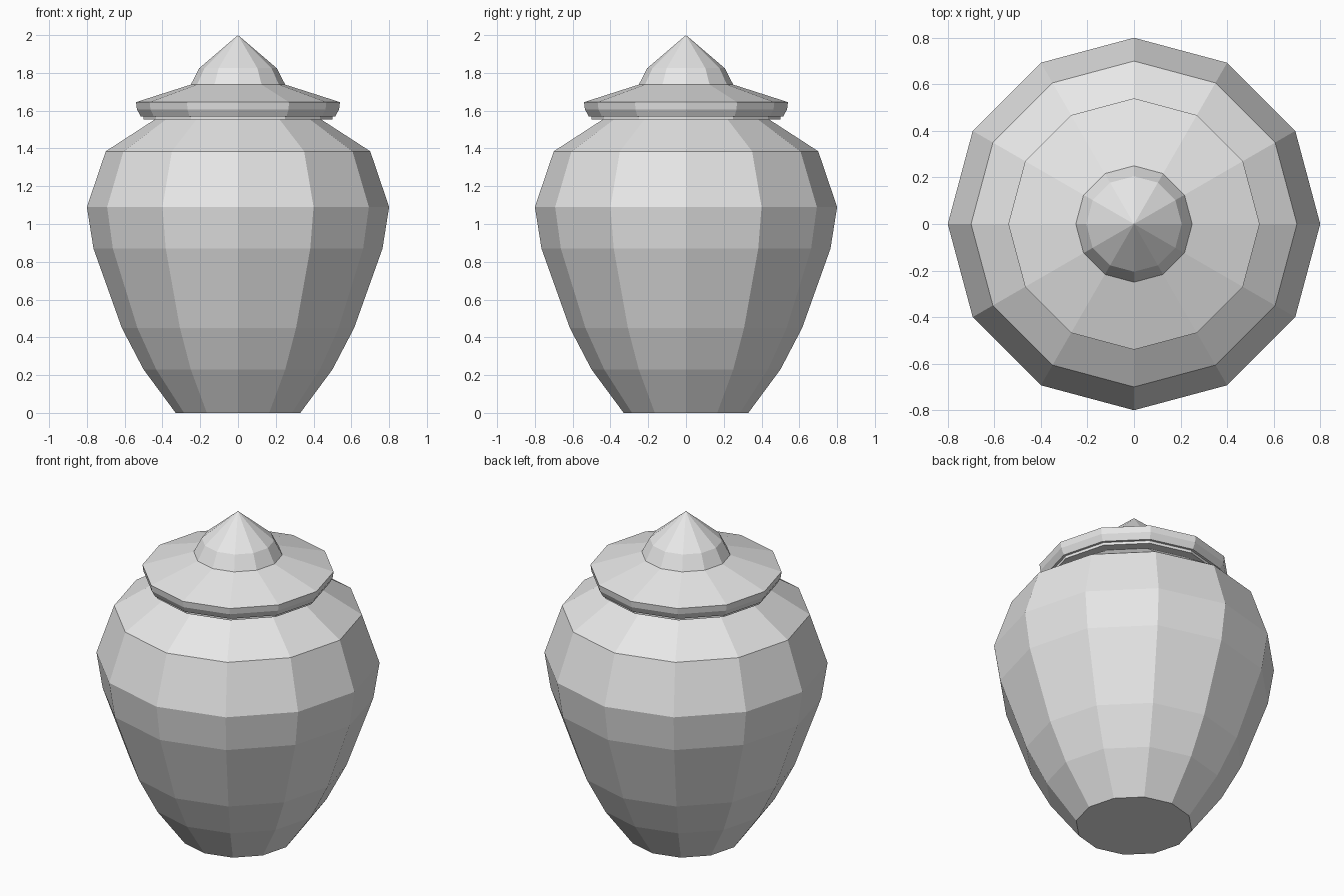
import bpy
import bmesh
from math import radians

SIDES = 12

cube = bpy.data.objects.get("Cube")
if cube:
    bpy.data.objects.remove(cube, do_unlink=True)

grey = bpy.data.materials.new("plain grey")
grey.use_nodes = True
colour = (0.8, 0.8, 0.8, 1.0)
grey.diffuse_color = colour
grey.node_tree.nodes["Principled BSDF"].inputs["Base Color"].default_value = colour


def lathe(name, profile):
    """Spin a (radius, height) profile around z into a flat-shaded solid."""
    bm = bmesh.new()
    verts = [bm.verts.new((r, 0, z)) for r, z in profile]
    edges = [bm.edges.new(pair) for pair in zip(verts, verts[1:])]
    bmesh.ops.spin(bm, geom=verts + edges, cent=(0, 0, 0), axis=(0, 0, 1),
                   angle=radians(360), steps=SIDES, use_merge=True)
    bmesh.ops.remove_doubles(bm, verts=bm.verts, dist=0.0005)
    bmesh.ops.holes_fill(bm, edges=[e for e in bm.edges if e.is_boundary], sides=SIDES)
    bmesh.ops.recalc_face_normals(bm, faces=bm.faces)
    mesh = bpy.data.meshes.new(name)
    bm.to_mesh(mesh)
    bm.free()
    mesh.materials.append(grey)
    obj = bpy.data.objects.new(name, mesh)
    bpy.context.collection.objects.link(obj)
    return obj


# Bulging body, tapering to a narrow foot
lathe("jar_body", [(0.33, 0), (0.5, 0.23), (0.615, 0.45), (0.765, 0.87),
                   (0.8, 1.09), (0.7, 1.385), (0.43, 1.56)])

# Overhanging lid with a thin seat under its rim
lathe("lid", [(0.5, 1.553), (0.5, 1.57), (0.515, 1.57), (0.535, 1.607),
              (0.54, 1.645), (0.25, 1.738)])

# Pointed knob
lathe("lid_knob", [(0.25, 1.738), (0.205, 1.825), (0, 2)])
